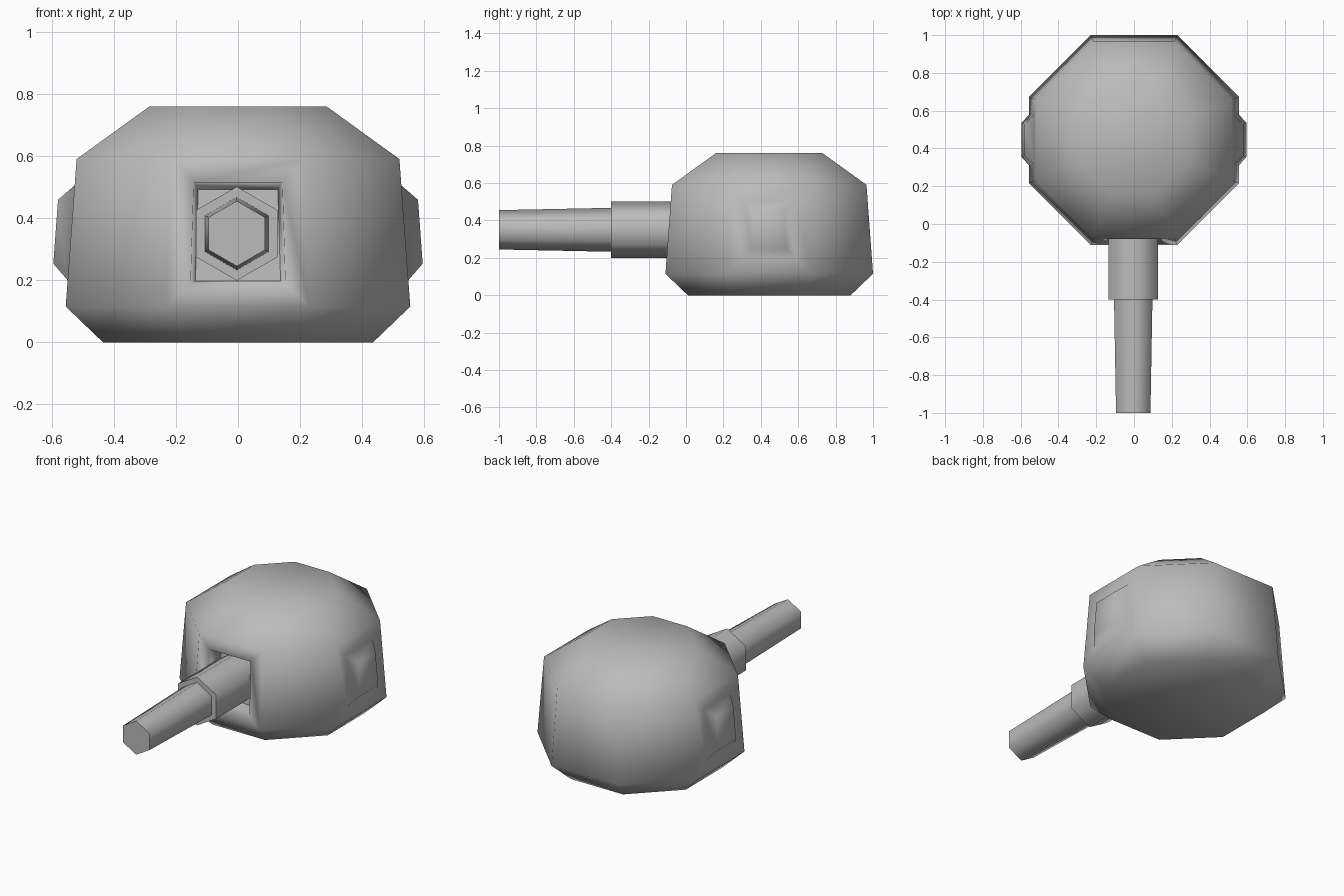
import bpy
import bmesh
from math import cos, sin, pi, radians
from mathutils import Matrix, Vector

cube = bpy.data.objects.get("Cube")
if cube:
    bpy.data.objects.remove(cube, do_unlink=True)

grey = bpy.data.materials.new("plain grey")
grey.use_nodes = True
colour = (0.5, 0.5, 0.5, 1)
grey.diffuse_color = colour
grey.node_tree.nodes["Principled BSDF"].inputs["Base Color"].default_value = colour


def loft(bm, sections, sides, turn):
    """Stack closed polygon sections given as (height, apothem)."""
    rings = []
    for height, apothem in sections:
        r = apothem / cos(pi / sides)
        angles = [2 * pi * i / sides + turn for i in range(sides)]
        rings.append([bm.verts.new((r * cos(a), r * sin(a), height)) for a in angles])
    for low, high in zip(rings, rings[1:]):
        for i in range(sides):
            j = (i + 1) % sides
            bm.faces.new((low[i], low[j], high[j], high[i]))
    bm.faces.new(rings[0][::-1])
    bm.faces.new(rings[-1])
    bm.normal_update()


def finish(bm, name):
    mesh = bpy.data.meshes.new(name)
    bm.to_mesh(mesh)
    bm.free()
    mesh.materials.append(grey)
    obj = bpy.data.objects.new(name, mesh)
    bpy.context.collection.objects.link(obj)
    return obj


def wall_facing(bm, direction):
    """The tall body wall that looks along the given direction."""
    return max(bm.faces, key=lambda f: f.normal.dot(Vector(direction)))


def inset(bm, face, thickness, depth=0):
    bmesh.ops.inset_individual(bm, faces=[face], thickness=thickness,
                               depth=depth, use_even_offset=True)
    bm.normal_update()


# Turret body: an eight-sided shell
bm = bmesh.new()
loft(bm, [(0, 0.435), (0.115, 0.555), (0.59, 0.52), (0.76, 0.285)], 8, pi / 8)
left, right, front = [wall_facing(bm, d) for d in ((1, 0, 0), (-1, 0, 0), (0, -1, 0))]

# Raised cheek panels
for cheek in (left, right):
    inset(bm, cheek, 0.085)
    inset(bm, cheek, 0.05, 0.05)

# Gun port recess
inset(bm, front, 0.075)
inset(bm, front, 0.015, -0.1)
for face in bm.faces:
    face.smooth = face is not front
bmesh.ops.translate(bm, verts=bm.verts, vec=(0, 0.445, 0))
finish(bm, "turret_body")


# Six-sided gun parts, lofted forwards from the port
def gun_part(name, sections):
    bm = bmesh.new()
    loft(bm, sections, 6, pi / 6)
    # Point the axis to the front, with flats on top and bottom
    bm.transform(Matrix.Translation((-0.004, 0, 0.35))
                 @ Matrix.Rotation(pi / 2, 4, "X")
                 @ Matrix.Rotation(0, 4, "Z"))
    obj = finish(bm, name)
    bpy.ops.object.select_all(action="DESELECT")
    obj.select_set(True)
    bpy.context.view_layer.objects.active = obj
    bpy.ops.object.shade_smooth_by_angle(angle=radians(70))


gun_part("barrel_sleeve", [(-0.02, 0.131), (0.4, 0.131)])
gun_part("gun_barrel", [(0.38, 0.102), (1, 0.091)])
